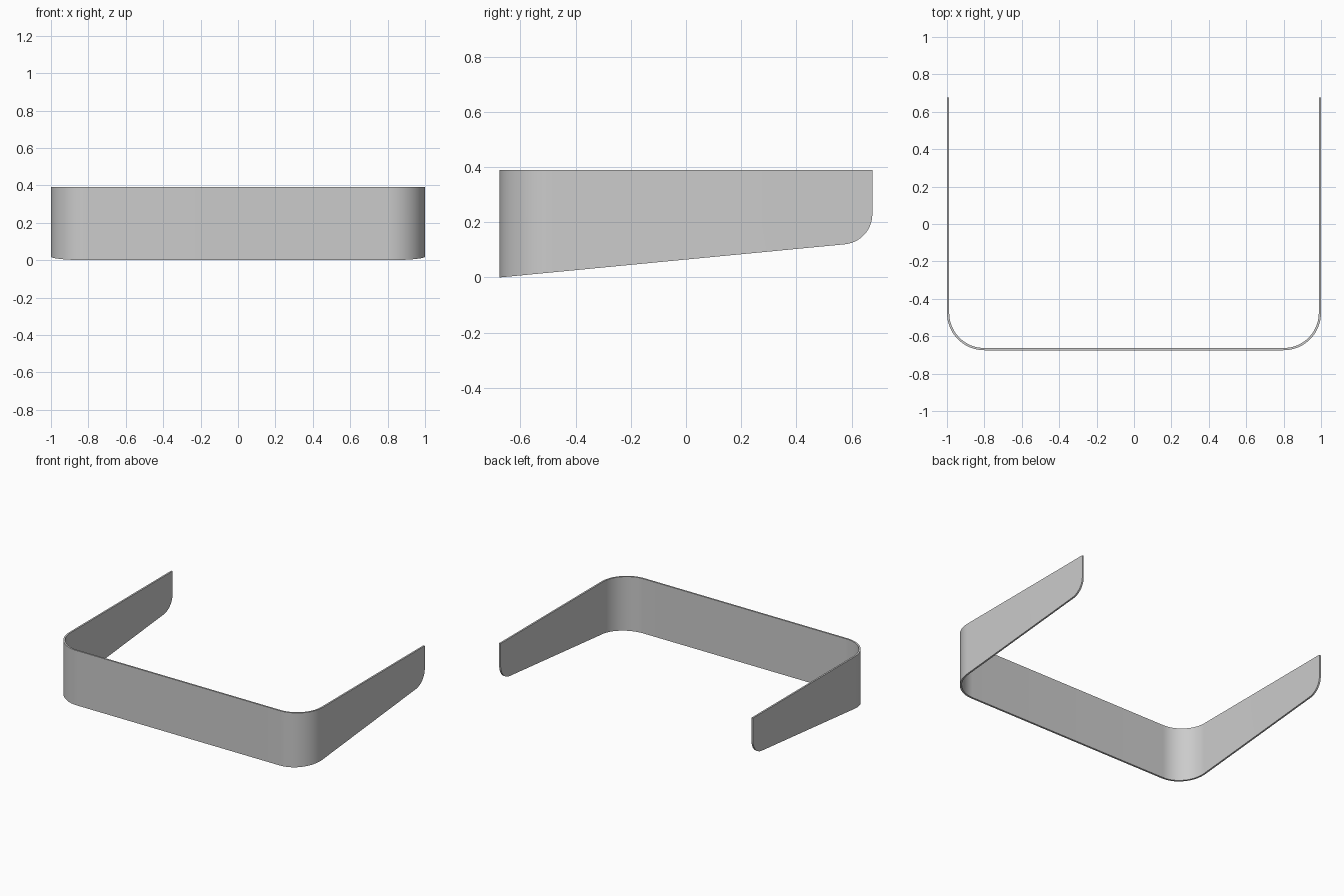
import bpy, bmesh
from math import sin, cos, tan, atan, pi

if "Cube" in bpy.data.objects:
    bpy.data.objects.remove(bpy.data.objects["Cube"])

W, D, H = 1.0, 0.675, 0.39      # half width, half depth, height
T, R = 0.012, 0.2               # wall thickness, outer plan corner radius
SLOPE, FILLET = 0.096, 0.1      # underside slope, tangent length of the rounded tips

# Underside height along y, ending in a rounded tip
tip_angle = pi / 2 + atan(SLOPE)
rad = FILLET * tan(tip_angle / 2)
cy, cz = D - rad, SLOPE * 2 * D + FILLET
slope_a = atan(SLOPE)


def arm_profile():
    """(y, z) of the arm's lower edge, from the tip towards the front corner."""
    n = 14
    pts = []
    for i in range(n + 1):
        a = -(pi / 2 - slope_a) * i / n
        pts.append((cy + rad * cos(a), cz + rad * sin(a)))
    return pts


def low(y):
    return SLOPE * (y + D)


# Stations along the right half: outer xy, inner xy, outer low z, inner low z
half = [((W, y), (W - T, y), z, z) for y, z in arm_profile()]
N = 20
for i in range(N + 1):
    a = -pi / 2 * i / N
    def at(r):
        return (W - R + r * cos(a), -D + R + r * sin(a))
    o, n = at(R), at(R - T)
    half.append((o, n, low(o[1]), low(n[1])))

# Mirror to the left half to complete the U
flip = [((-o[0], o[1]), (-n[0], n[1]), zo, zn) for o, n, zo, zn in reversed(half)]

bm = bmesh.new()
rings = []
for o, n, zo, zn in half + flip:
    rings.append([bm.verts.new(p) for p in
                  ((*o, zo), (*o, H), (*n, H), (*n, zn))])
for a, b in zip(rings, rings[1:]):
    for k in range(4):
        j = (k + 1) % 4
        bm.faces.new((a[k], a[j], b[j], b[k]))
bm.faces.new(rings[0])
bm.faces.new(rings[-1])
bmesh.ops.recalc_face_normals(bm, faces=bm.faces)

# Curved wraparound band
mesh = bpy.data.meshes.new("wraparound_band")
bm.to_mesh(mesh)
bm.free()
band = bpy.data.objects.new("wraparound_band", mesh)
bpy.context.collection.objects.link(band)
bpy.context.view_layer.objects.active = band
band.select_set(True)
bpy.ops.object.shade_smooth_by_angle(angle=0.52)
